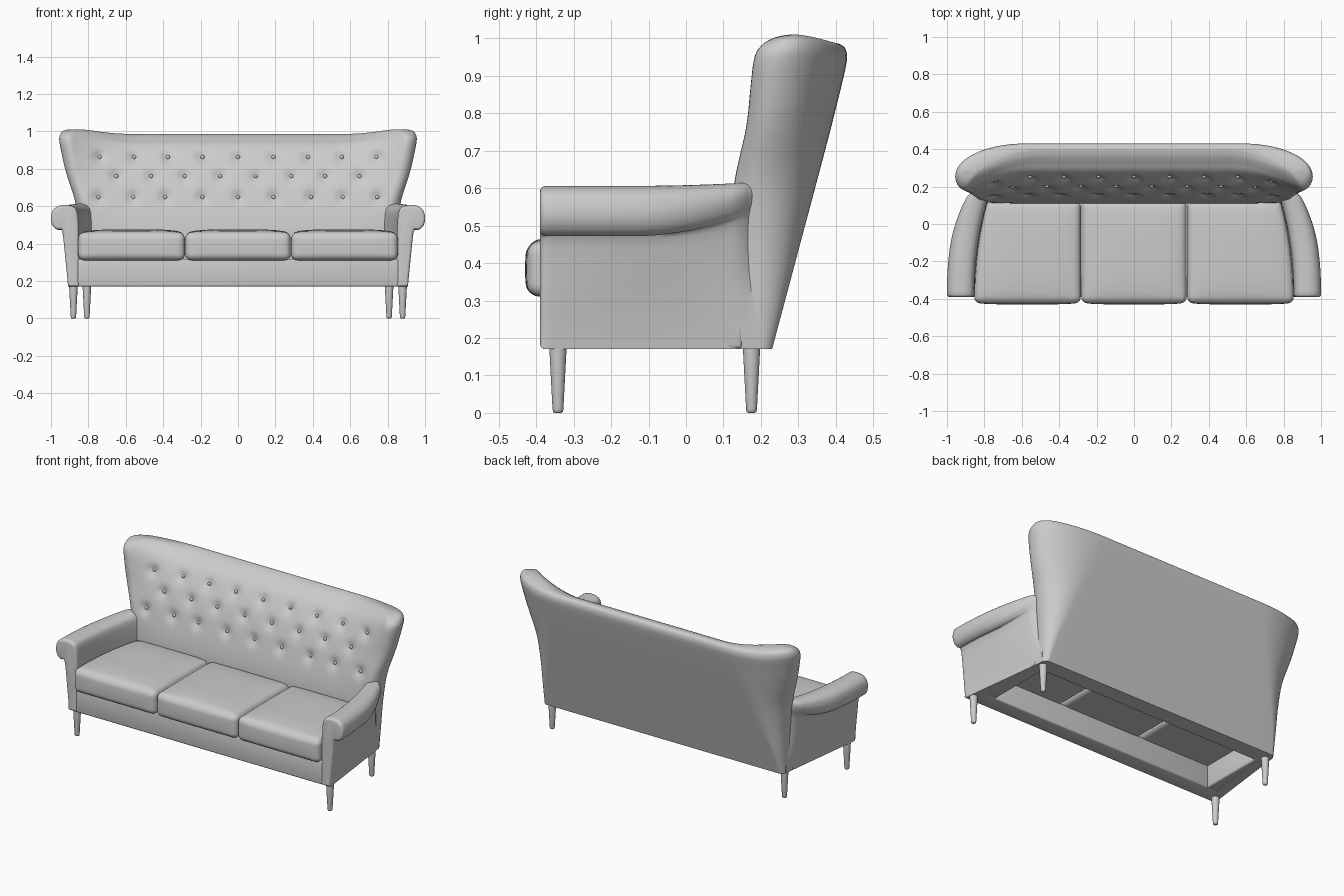
import bpy, bmesh, math
from mathutils import Vector

if "Cube" in bpy.data.objects:
    bpy.data.objects.remove(bpy.data.objects["Cube"])


def finish(name, bm, angle=50):
    bmesh.ops.recalc_face_normals(bm, faces=bm.faces[:])
    me = bpy.data.meshes.new(name)
    bm.to_mesh(me)
    bm.free()
    ob = bpy.data.objects.new(name, me)
    bpy.context.collection.objects.link(ob)
    bpy.ops.object.select_all(action='DESELECT')
    ob.select_set(True)
    bpy.context.view_layer.objects.active = ob
    bpy.ops.object.shade_smooth_by_angle(angle=math.radians(angle))
    return ob


def loft(name, rings, angle=50, split=None):
    """Skin closed rings; with split, the top is zipped between its front and back edge."""
    bm = bmesh.new()
    vs = [[bm.verts.new(p) for p in r] for r in rings]
    n = len(rings[0])
    for a, b in zip(vs, vs[1:]):
        for i in range(n):
            j = (i + 1) % n
            bm.faces.new((a[i], a[j], b[j], b[i]))
    bm.faces.new(vs[0])
    top = vs[-1]
    if split is None:
        bm.faces.new(top)
    else:
        front = top[split:n - split + 1]
        back = [top[k] for k in range(split, -split - 1, -1)]
        i = j = 0
        while i < len(front) - 1 or j < len(back) - 1:
            go_f = j == len(back) - 1 or (i < len(front) - 1 and front[i + 1].co.x > back[j + 1].co.x)
            tri = (front[i], back[j], front[i + 1] if go_f else back[j + 1])
            if len(set(tri)) == 3:
                bm.faces.new(tri)
            i, j = (i + 1, j) if go_f else (i, j + 1)
    return finish(name, bm, angle)


def smooth(a, b, x):
    t = max(0, min(1, (x - a) / (b - a)))
    return t * t * (3 - 2 * t)


def catmull(rows, steps):
    out = []
    for k in range(len(rows) - 1):
        p = [rows[max(0, min(len(rows) - 1, k + d))] for d in (-1, 0, 1, 2)]
        for s in range(steps):
            t = s / steps
            out.append([.5 * (2*b + (c-a)*t + (2*a-5*b+4*c-d)*t*t + (3*b-a-3*c+d)*t**3)
                        for a, b, c, d in zip(*p)])
    return out + [list(rows[-1])]


# Button layout on the backrest
buttons = [(s * x, z) for z, xs in ((.862, (0, .19, .375, .555, .74)),
                                    (.76, (.095, .285, .465, .65)),
                                    (.648, (0, .19, .39, .56, .745)))
           for x in xs for s in ((1, -1) if x else (1,))]

# Backrest levels: z, half width, back y, front y (middle), front y (wing), wing side y, flat half width
levels = [(.17, .838, .23, .13, .13, .19, .81),
          (.32, .842, .27, .115, .12, .195, .78),
          (.47, .85, .31, .11, .115, .20, .73),
          (.62, .87, .35, .14, .13, .205, .68),
          (.76, .913, .387, .185, .16, .22, .63),
          (.86, .94, .412, .235, .172, .237, .60),
          (.925, .955, .427, .282, .182, .25, .59),
          (.955, .952, .43, .325, .20, .262, .58),
          (.976, .935, .424, .362, .235, .275, .57),
          (.985, .90, .410, .393, .278, .29, .57)]
rings = []
front_pts = []
for z, W, yb, yfc, yfw, ye, flat in catmull(levels, 9):
    half = [(flat * i / 8, yb) for i in range(8)]
    for i in range(17):
        t = math.pi / 2 * i / 16
        half.append((flat + (W - flat) * math.sin(t), ye + (yb - ye) * math.cos(t)))
    e = .06
    for i in range(1, 8):
        t = math.pi / 2 * i / 8
        half.append((W - e * (1 - math.cos(t)), ye - (ye - yfw) * math.sin(t)))
    start = len(half)
    N = 60
    for i in range(N + 1):
        x = (W - e) * (1 - i / N)
        t = max(0, (x - .5) / (W - e - .5))
        half.append((x, yfc - (yfc - yfw) * t * t))
    n = len(half)
    ring = []
    for i, s in [(i, 1) for i in range(n)] + [(i, -1) for i in range(n - 2, 0, -1)]:
        x, y = half[i]
        zz = z + .026 * smooth(.5, .88, x) * smooth(.8, .98, z) * (1 - smooth(.28, .45, y))
        x *= s
        if i >= start:
            y += sum(.02 * math.exp(-((x - bx)**2 + (zz - bz)**2) / .03**2) for bx, bz in buttons)
            front_pts.append((x, y, zz))
        ring.append((x, y, zz))
    rings.append(ring)
loft("backrest", rings, 60, split=24)

# Tufting buttons
bm = bmesh.new()
for bx, bz in buttons:
    p = min(front_pts, key=lambda q: (q[0] - bx)**2 + (q[2] - bz)**2)
    r = bmesh.ops.create_uvsphere(bm, u_segments=12, v_segments=8, radius=.011)
    for v in r['verts']:
        v.co = Vector((v.co.x + bx, v.co.y * .7 + p[1] - .003, v.co.z + bz))
finish("buttons", bm)


# Inward sweep of the arms towards the back: straight low down, curved at the top
def sweep(y, z):
    t = max(0, y + .39)
    k = smooth(.2, .5, z)
    upper = -.085 * (t / .56) ** 2.2 - .03 * smooth(.14, .2, y)
    return k * upper + (1 - k) * -.072 * t / .59


# Rolled arms: the front section blends into a plain one at the back
sec_f = [(.85, .17), (.91, .17), (.925, .33), (.94, .465), (.963, .472), (.985, .487),
         (.998, .513), (1.0, .545), (.988, .58), (.957, .602), (.915, .606), (.88, .597),
         (.86, .572), (.852, .5), (.85, .35)]
sec_b = [(.85, .17), (.91, .17), (.925, .35), (.943, .5), (.952, .54), (.958, .555),
         (.963, .57), (.966, .585), (.962, .6), (.947, .612), (.915, .615), (.88, .604),
         (.86, .575), (.852, .5), (.85, .35)]


def arm_section(t):
    pts = [(a[0] + (b[0] - a[0]) * t, a[1] + (b[1] - a[1]) * t) for a, b in zip(sec_f, sec_b)]
    return catmull(pts[1:] + pts[:1], 4)


for s, side in ((-1, "left"), (1, "right")):
    rings = []
    for y, inset in [(-.39, .016), (-.389, .010), (-.385, .004), (-.378, 0)] + \
            [(-.378 + .583 * i / 28, 0) for i in range(1, 29)]:
        pts = arm_section(min(1, max(0, (y + .14) / .31) ** 2))
        ring = []
        m = len(pts)
        for i, (x, z) in enumerate(pts):
            a, b = pts[i - 1], pts[(i + 1) % m]
            tx, tz = b[0] - a[0], b[1] - a[1]
            L = math.hypot(tx, tz) or 1
            ring.append((s * (x - tz / L * inset + sweep(y, z)), y, z + tx / L * inset))
        rings.append(ring)
    loft(side + "_arm", rings, 50)


# Base rails around the open underside
def rail(name, x0, x1, y0, y1, z0, z1):
    bm = bmesh.new()
    bmesh.ops.create_cube(bm, size=1)
    for v in bm.verts:
        v.co = Vector((x0 + (x1 - x0) * (v.co.x + .5), y0 + (y1 - y0) * (v.co.y + .5),
                       z0 + (z1 - z0) * (v.co.z + .5)))
    bmesh.ops.bevel(bm, geom=bm.edges[:], offset=.01, segments=3, profile=.5, affect='EDGES')
    finish(name, bm)


rail("front_rail", -.86, .86, -.387, -.28, .17, .318)
rail("left_rail", -.85, -.77, -.35, .15, .171, .315)
rail("right_rail", .77, .85, -.35, .15, .171, .315)


# Seat cushions: rounded, crowned boxes; the outer ones follow the arms
def cushion(name, x0, x1):
    bm = bmesh.new()
    bmesh.ops.create_cube(bm, size=2)
    bmesh.ops.subdivide_edges(bm, edges=bm.edges[:], cuts=23, use_grid_fill=True)
    h = Vector(((x1 - x0) / 2, .275, .074))
    r = .034
    for v in bm.verts:
        u = v.co.copy()
        # denser spacing towards the edges
        p = Vector([math.sin(c * math.pi / 2) * k for c, k in zip(u, h)])
        q = Vector([max(-(k - r), min(k - r, c)) for c, k in zip(p, h)])
        d = p - q
        if d.length > 1e-6:
            p = q + d.normalized() * r
        a, b = p.x / h.x, p.y / h.y
        if u.z > 0:
            p.z += .018 * u.z * (1 - a**4) * (1 - b**4)
        p.y -= .008 * (1 - a**4) * max(0, -b) * (1 - (p.z / h.z)**2 * .8)
        x, y, z = p.x + (x0 + x1) / 2, p.y - .147, p.z + .384
        k = max(0, (abs(x) - .285) / .565)
        v.co = (x + math.copysign(1, x) * sweep(y, z) * k, y, z)
    return finish(name, bm, 60)


cushion("left_cushion", -.855, -.284)
cushion("middle_cushion", -.282, .282)
cushion("right_cushion", .284, .855)

# Tapered legs with rounded feet
for s, side in ((-1, "left"), (1, "right")):
    for x, y, pos in ((.88, -.342, "front"), (.808, .175, "back")):
        rings = []
        for r, z in ((.009, 0), (.013, .003), (.0145, .01), (.023, .172), (.023, .185)):
            rings.append([(s * x + r * math.cos(i * math.tau / 24),
                           y + r * math.sin(i * math.tau / 24), z) for i in range(24)])
        loft(f"{side}_{pos}_leg", rings, 60)
